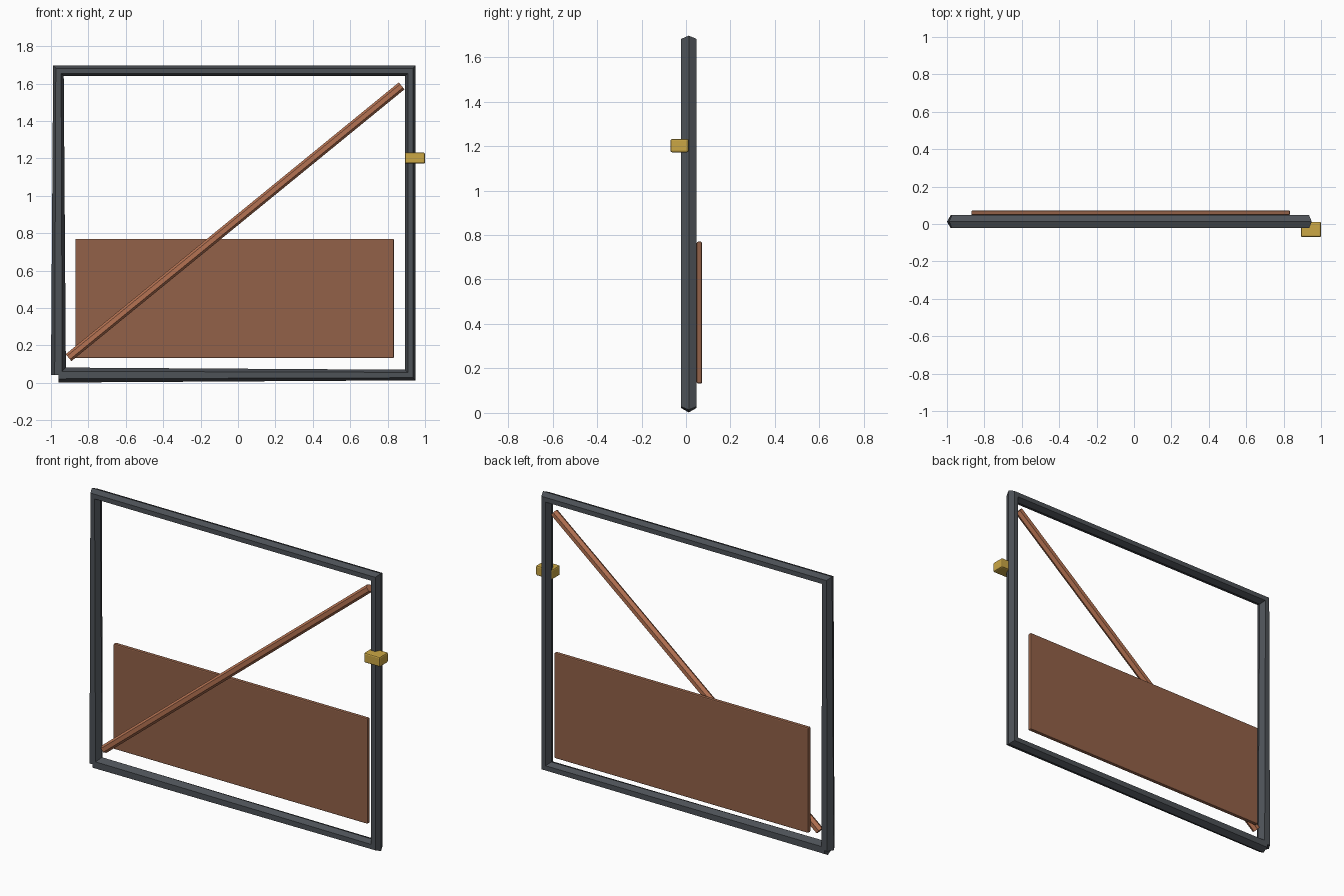
import bpy, bmesh, math
from mathutils import Vector

cube = bpy.data.objects.get("Cube")
if cube:
    bpy.data.objects.remove(cube, do_unlink=True)


def material(name, rgb):
    m = bpy.data.materials.new(name)
    m.use_nodes = True
    m.diffuse_color = (*rgb, 1)
    m.node_tree.nodes["Principled BSDF"].inputs["Base Color"].default_value = (*rgb, 1)
    return m


steel = material("dark steel", (0.075, 0.084, 0.096))
copper = material("copper wood", (0.46, 0.17, 0.085))
brown = material("brown board", (0.29, 0.12, 0.065))
brass = material("brass", (0.6, 0.39, 0.06))


def finish(name, bm, mat):
    bmesh.ops.recalc_face_normals(bm, faces=bm.faces[:])
    mesh = bpy.data.meshes.new(name)
    bm.to_mesh(mesh)
    bm.free()
    mesh.materials.append(mat)
    obj = bpy.data.objects.new(name, mesh)
    bpy.context.collection.objects.link(obj)
    return obj


def hex_tube(name, points, y, radius, mat):
    """Six-sided bar swept along an open path in the upright plane."""
    pts = [Vector((x, y, z)) for x, z in points]
    steps = [(b - a).normalized() for a, b in zip(pts, pts[1:])]
    depth = Vector((0, 1, 0))
    bm = bmesh.new()
    rings = []
    for i, p in enumerate(pts):
        tangent = (steps[max(i - 1, 0)] + steps[min(i, len(steps) - 1)]).normalized()
        side = tangent.cross(depth)
        angles = [math.tau * k / 6 for k in range(6)]
        rings.append([bm.verts.new(p + radius * (math.cos(a) * side + math.sin(a) * depth))
                      for a in angles])
    for a, b in zip(rings, rings[1:]):
        for k in range(6):
            n = (k + 1) % 6
            bm.faces.new((a[k], a[n], b[n], b[k]))
    bm.faces.new(rings[0])
    bm.faces.new(rings[-1])
    return finish(name, bm, mat)


def box(name, low, high, bevel, mat):
    """Box between two corners with softened edges."""
    low, high = Vector(low), Vector(high)
    bm = bmesh.new()
    bmesh.ops.create_cube(bm, size=1)
    bmesh.ops.scale(bm, vec=high - low, verts=bm.verts)
    bmesh.ops.translate(bm, vec=(low + high) / 2, verts=bm.verts)
    bmesh.ops.bevel(bm, geom=bm.edges[:], offset=bevel, segments=2,
                    profile=0.5, affect='EDGES')
    return finish(name, bm, mat)


# Gate frame: one bar bent round the opening, ends meeting at the lower corner
left, right, bottom, top = -0.96, 0.922, 0.042, 1.668
hex_tube("gate_frame", [(left, bottom), (left, top), (right, top),
                        (right, bottom), (left, bottom)], 0.0125, 0.04, steel)

# Diagonal brace
hex_tube("diagonal_brace", [(-0.906, 0.135), (0.875, 1.588)], 0.0125, 0.024, copper)

# Lower board behind the frame
box("lower_panel", (-0.87, 0.048, 0.132), (0.834, 0.072, 0.77), 0.006, brown)

# Latch on the free side
box("latch", (0.892, -0.07, 1.172), (1.0, 0.012, 1.232), 0.008, brass)
